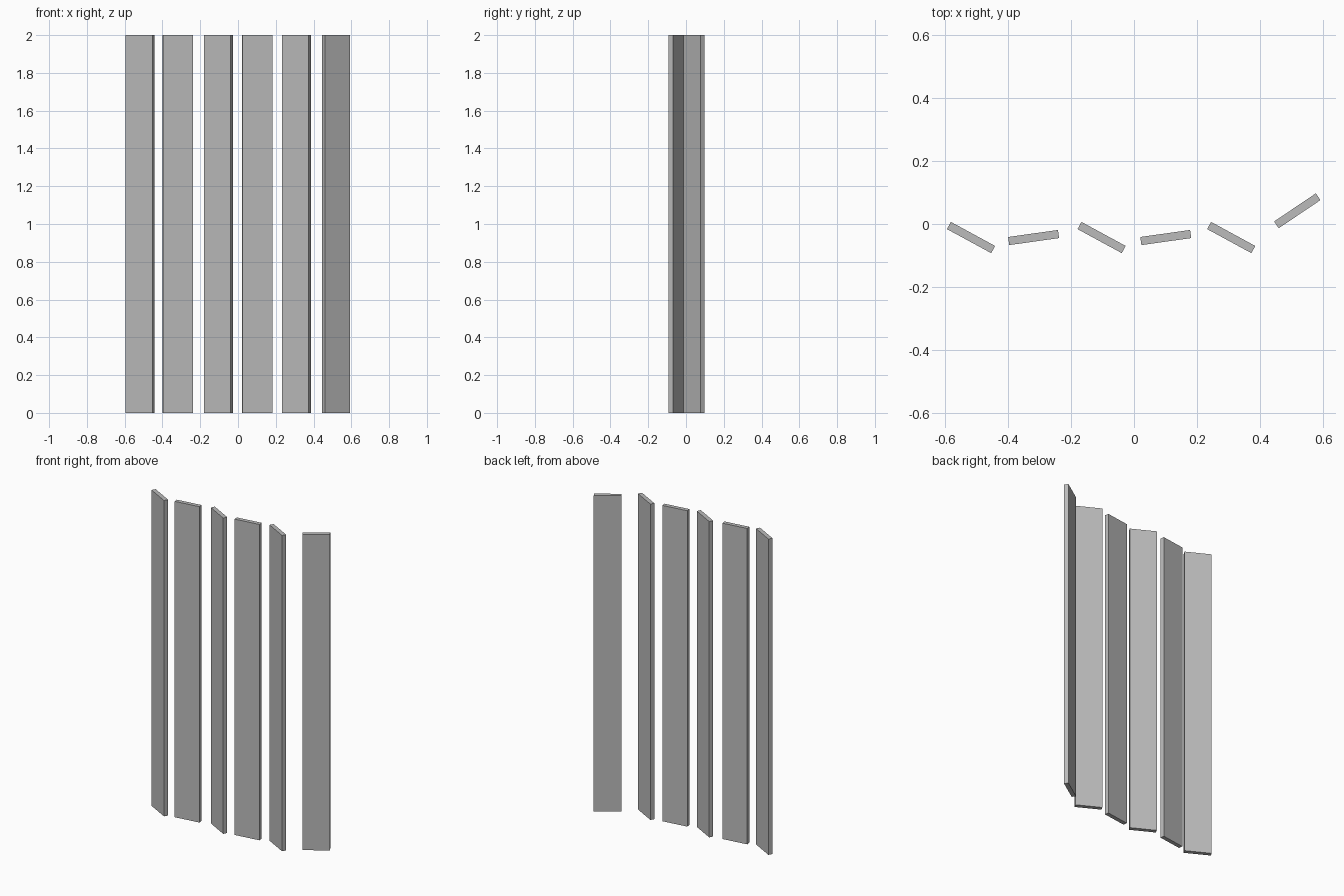
import bpy
import math

cube = bpy.data.objects.get("Cube")
if cube:
    bpy.data.objects.remove(cube, do_unlink=True)

# Single plain grey for every slat
grey = bpy.data.materials.new("plain_grey")
grey.use_nodes = True
colour = (0.5, 0.5, 0.5, 1)
grey.diffuse_color = colour
grey.node_tree.nodes["Principled BSDF"].inputs["Base Color"].default_value = colour

WIDTH, THICKNESS, HEIGHT = 0.16, 0.026, 2.0


def slat(name, x, y, degrees):
    """Upright board turned about its vertical axis."""
    bpy.ops.mesh.primitive_cube_add(size=1, location=(x, y, HEIGHT / 2))
    board = bpy.context.object
    board.name = name
    board.scale = (WIDTH, THICKNESS, HEIGHT)
    board.rotation_euler.z = math.radians(degrees)
    board.data.materials.append(grey)


# Row of alternately turned slats
for i, x in enumerate((-0.518, -0.319, -0.103, 0.101, 0.309)):
    slat(f"slat_{i + 1}", x, -0.043, 8 if i % 2 else -28.5)

# End slat, set back and turned the other way
slat("end_slat", 0.519, 0.042, 34)
